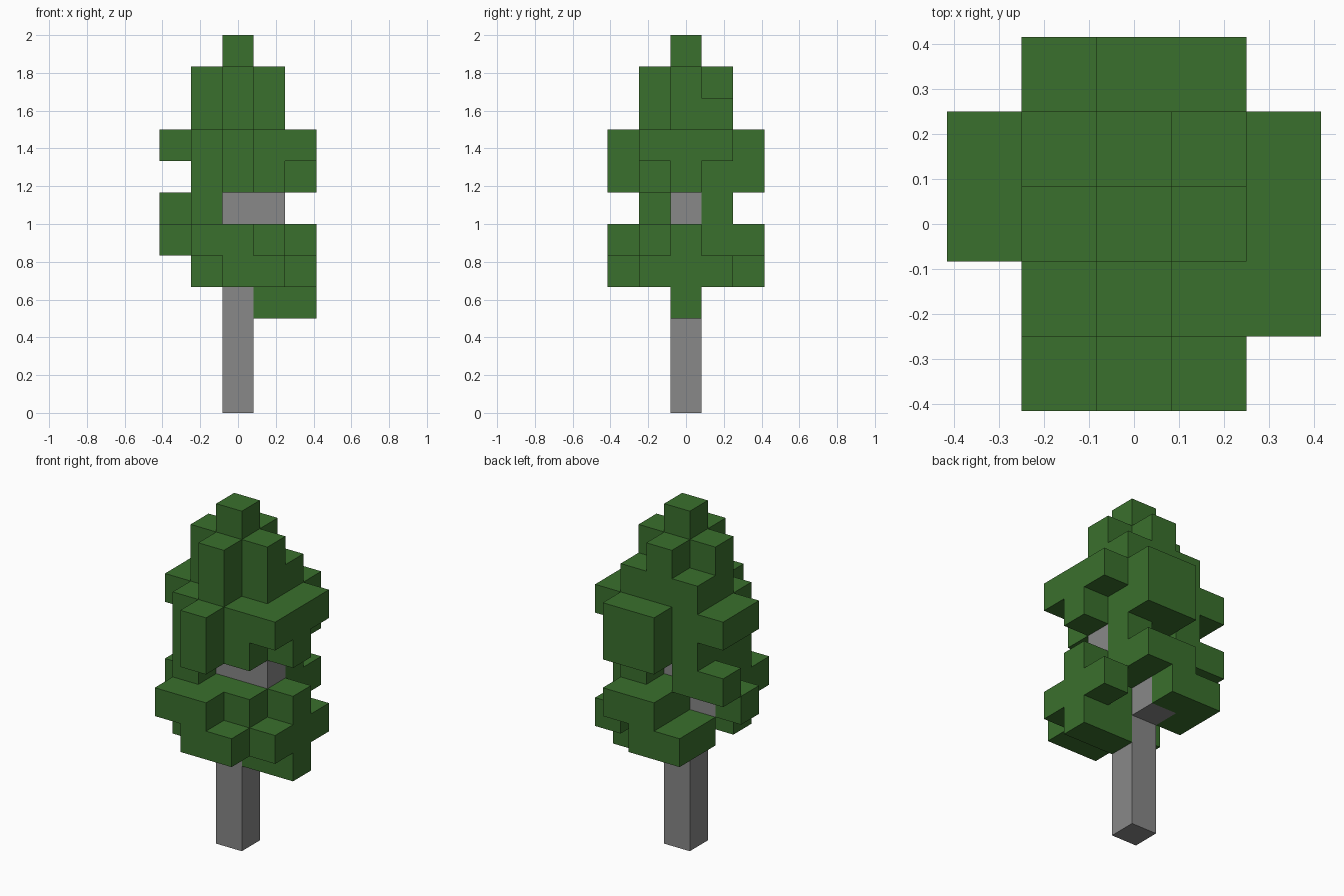
import bpy
import bmesh
from mathutils import Vector

cube = bpy.data.objects.get("Cube")
if cube:
    bpy.data.objects.remove(cube, do_unlink=True)

UNIT = 1 / 6  # edge of one block

# Block plans from the ground up: rows run back to front, columns run along +x.
# T is trunk or branch wood, L is leaves.
EMPTY = "....."
STEM = [EMPTY, EMPTY, "..T..", EMPTY, EMPTY]
LAYERS = [
    STEM, STEM, STEM,
    [EMPTY, EMPTY, "..TLL", EMPTY, EMPTY],
    [".LL..", ".LT.L", "..TLL", ".LLLL", "..LL."],
    ["..LL.", "..LL.", "LTTLL", ".LLL.", ".LL.."],
    [EMPTY, "LL.L.", ".LTT.", ".L...", EMPTY],
    ["..LL.", ".LLL.", ".LTLL", ".LLL.", "..L.."],
    ["..LL.", "LLLLL", "LLTLL", ".LLLL", "..L.."],
    [EMPTY, ".LLL.", ".LTL.", "..L..", EMPTY],
    [EMPTY, "..L..", ".LLL.", "..L..", EMPTY],
    [EMPTY, EMPTY, "..L..", EMPTY, EMPTY],
]

blocks = {}
for z, rows in enumerate(LAYERS):
    for row, line in enumerate(rows):
        for col, kind in enumerate(line):
            if kind != ".":
                blocks[(col - 2, 2 - row, z)] = kind


def make_material(name, color):
    mat = bpy.data.materials.new(name)
    mat.use_nodes = True
    mat.diffuse_color = color
    bsdf = mat.node_tree.nodes["Principled BSDF"]
    bsdf.inputs["Base Color"].default_value = color
    bsdf.inputs["Roughness"].default_value = 0.9
    return mat


def build_part(name, kind, mat):
    """Skin all blocks of one kind, leaving out faces pressed against another block."""
    bm = bmesh.new()
    for cell, cell_kind in blocks.items():
        if cell_kind != kind:
            continue
        center = Vector(cell) + Vector((0, 0, 0.5))
        for axis in range(3):
            for side in (-1, 1):
                normal = Vector((0, 0, 0))
                normal[axis] = side
                beside = tuple(int(c + n) for c, n in zip(cell, normal))
                if beside in blocks:
                    continue
                u = Vector((0, 0, 0))
                u[(axis + 1) % 3] = 0.5
                v = normal.cross(u)
                mid = center + normal * 0.5
                ring = (mid - u - v, mid + u - v, mid + u + v, mid - u + v)
                bm.faces.new([bm.verts.new(p * UNIT) for p in ring])
    bmesh.ops.remove_doubles(bm, verts=bm.verts[:], dist=0.001)
    mesh = bpy.data.meshes.new(name)
    bm.to_mesh(mesh)
    bm.free()
    mesh.materials.append(mat)
    obj = bpy.data.objects.new(name, mesh)
    bpy.context.collection.objects.link(obj)
    return obj


# Trunk with its side branches, then the leafy crown
build_part("trunk", "T", make_material("wood grey", (0.246, 0.246, 0.246, 1)))
build_part("leaves", "L", make_material("leaf green", (0.042, 0.162, 0.026, 1)))
